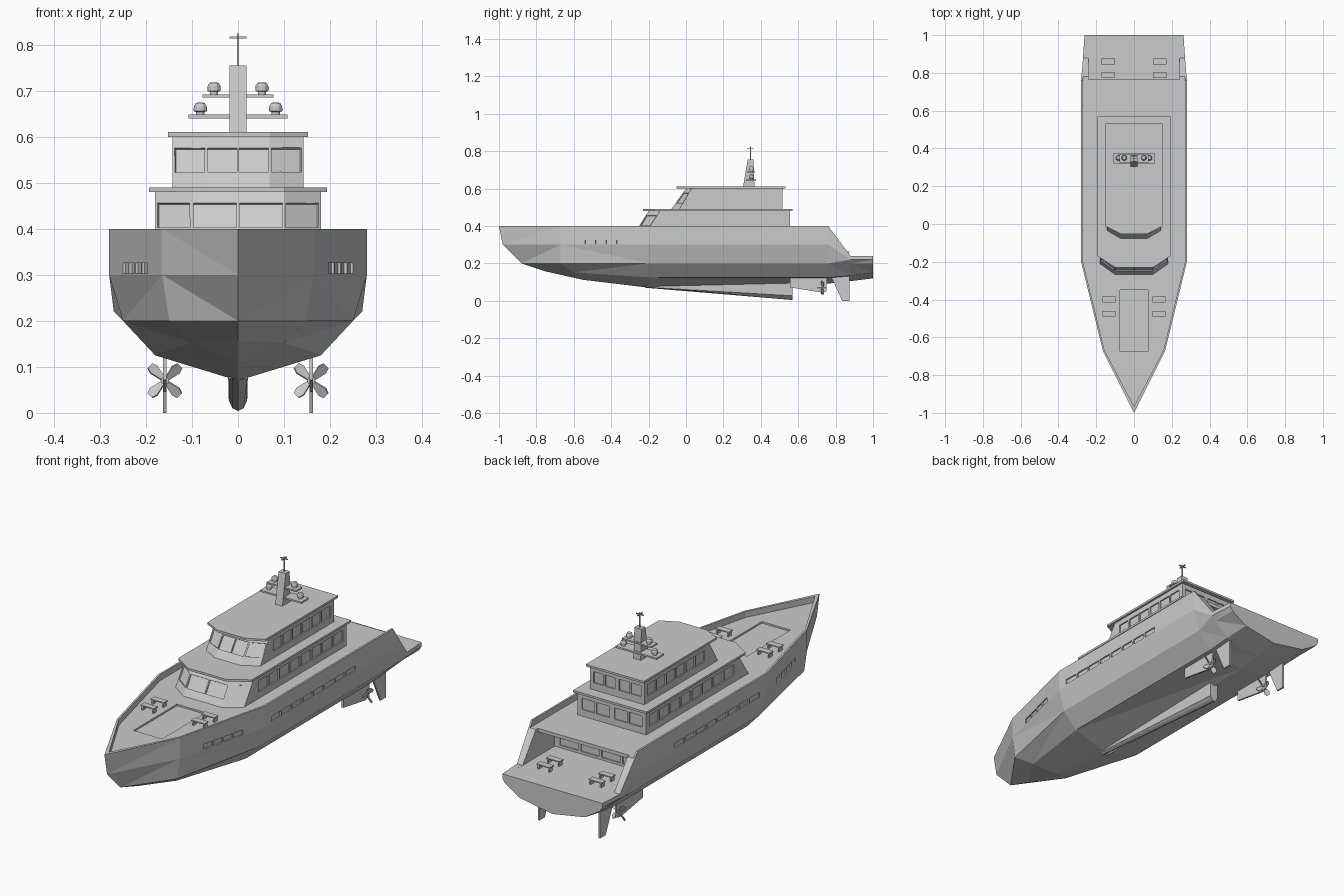
import bpy, bmesh, math
from mathutils import Vector, Matrix

if "Cube" in bpy.data.objects:
    bpy.data.objects.remove(bpy.data.objects["Cube"])


def finish(bm, name, helper=False):
    bmesh.ops.remove_doubles(bm, verts=bm.verts, dist=1e-5)
    bmesh.ops.recalc_face_normals(bm, faces=bm.faces)
    me = bpy.data.meshes.new(name)
    bm.to_mesh(me)
    bm.free()
    ob = bpy.data.objects.new(name, me)
    bpy.context.collection.objects.link(ob)
    ob.hide_render = helper
    return ob


def loft(bm, rings):
    """Closed solid through equal-length rings of points."""
    vs = [[bm.verts.new(p) for p in r] for r in rings]
    n = len(vs[0])
    for a, b in zip(vs, vs[1:]):
        for i in range(n):
            j = (i + 1) % n
            bm.faces.new((a[i], a[j], b[j], b[i]))
    bm.faces.new(vs[0])
    bm.faces.new(vs[-1])


def box(bm, x0, x1, y0, y1, z0, z1):
    loft(bm, [[(x0, y0, z), (x1, y0, z), (x1, y1, z), (x0, y1, z)] for z in (z0, z1)])


def plate(bm, x, profile, t, m=None):
    """Side profile (y, z) given thickness across x."""
    loft(bm, [[Vector((x + s, y, z)) for y, z in profile] for s in (-t / 2, t / 2)])


def plan(half, z):
    """Mirror a half plan outline across x = 0 at height z."""
    return [(x, y, z) for x, y in half] + [(-x, y, z) for x, y in reversed(half) if x]


def panes(bm, a, b, c, d, n, u0=0, u1=1, v0=.3, v1=.78, gap=.12, depth=.006):
    """n window cutters on wall a-b (bottom), d-c (top), both sides."""
    a, b, c, d = map(Vector, (a, b, c, d))
    nrm = (b - a).cross(d - a).normalized() * depth
    w = (u1 - u0) / n

    def at(u, v):
        return a.lerp(b, u).lerp(d.lerp(c, u), v)
    for i in range(n):
        s, e = u0 + w * (i + gap / 2), u0 + w * (i + 1 - gap / 2)
        q = [at(s, v0), at(e, v0), at(e, v1), at(s, v1)]
        for sx in (1, -1):
            loft(bm, [[Vector(((p + k * nrm).x * sx, (p + k * nrm).y, (p + k * nrm).z))
                       for p in q] for k in (-1, 1)])


def cut(ob, bm):
    c = finish(bm, "cutter", True)
    m = ob.modifiers.new("cut", 'BOOLEAN')
    m.operation, m.solver, m.object = 'DIFFERENCE', 'EXACT', c
    bpy.context.view_layer.objects.active = ob
    bpy.ops.object.modifier_apply(modifier=m.name)
    bpy.data.objects.remove(c)


# Hull: five points per half station, sheer down to keel
stations = [
    [(0, -1, .4), (0, -.98, .3), (0, -.88, .2), (0, -.75, .157), (0, -.75, .157)],
    [(.165, -.67, .4), (.165, -.67, .3), (.15, -.67, .2), (.10, -.6, .152), (0, -.55, .112)],
    [(.28, -.2, .4), (.28, -.2, .3), (.25, -.2, .2), (.18, -.2, .125), (0, -.2, .07)],
    [(.28, .76, .4), (.28, .76, .3), (.25, .76, .2), (.18, .76, .125), (0, .76, .092)],
    [(.27, .88, .24), (.27, .88, .22), (.25, .88, .2), (.18, .88, .135), (0, .88, .105)],
    [(.262, 1, .24), (.262, 1, .22), (.25, 1, .2), (.17, 1, .15), (0, 1, .12)],
]
bm = bmesh.new()
loft(bm, [s + [(-x, y, z) for x, y, z in reversed(s[:-1])] for s in stations])
bmesh.ops.remove_doubles(bm, verts=bm.verts, dist=1e-5)
bmesh.ops.dissolve_degenerate(bm, dist=1e-5, edges=bm.edges)
bmesh.ops.triangulate(bm, faces=[f for f in bm.faces if len(f.verts) > 3])
hull = finish(bm, "hull")

# Sunken main deck, aft cockpit, foredeck well
bm = bmesh.new()
half = [(0, -.965), (.156, -.668), (.271, -.198), (.271, .8)]
loft(bm, [plan(half, .372), plan(half, .45)])
cut(hull, bm)
bm = bmesh.new()
box(bm, -.24, .24, .64, .77, .2398, .355)
cut(hull, bm)
bm = bmesh.new()
box(bm, -.24, .24, .765, 1.1, .2398, .5)
cut(hull, bm)
bm = bmesh.new()
box(bm, -.075, .075, -.675, -.35, .364, .39)
cut(hull, bm)

# Hull windows and cockpit doors
bm = bmesh.new()
panes(bm, (.165, -.67, .3), (.28, -.2, .3), (.28, -.2, .4), (.165, -.67, .4), 4, .27, .75, .03, .26)
panes(bm, (.28, -.155, .3), (.28, .486, .3), (.28, .486, .4), (.28, -.155, .4), 8, 0, 1, .08, .32)
panes(bm, (.22, .64, .24), (0, .64, .24), (0, .64, .355), (.22, .64, .355), 2, 0, 1, .1, .85)
cut(hull, bm)


# Deckhouses: raked faceted front, windows all round, overhanging roof
def deckhouse(name, z0, z1, xf, xs, f0, c0, f1, c1, back, roof, n):
    bm = bmesh.new()
    loft(bm, [plan([(xf, f), (xs, c), (xs, back)], z)
              for f, c, z in ((f0, c0, z0), (f1, c1, z1))])
    house = finish(bm, name)
    bm = bmesh.new()
    zl = z1 - .11
    t = (zl - z0) / (z1 - z0)
    f0, c0 = f0 + (f1 - f0) * t, c0 + (c1 - c0) * t
    panes(bm, (0, f0, zl), (xf, f0, zl), (xf, f1, z1), (0, f1, z1), 1, gap=.06)
    panes(bm, (xf, f0, zl), (xs, c0, zl), (xs, c1, z1), (xf, f1, z1), 1, gap=.12)
    ys, ye = c1 + .03, back - .02
    panes(bm, (xs, ys, zl), (xs, ye, zl), (xs, ye, z1), (xs, ys, z1), n)
    panes(bm, (xs, back, zl), (0, back, zl), (0, back, z1), (xs, back, z1), 2, .1, .95)
    cut(house, bm)
    bm = bmesh.new()
    loft(bm, [plan(roof, z) for z in (z1, z1 + .01)])
    finish(bm, name + "_roof")


deckhouse("lower_deckhouse", .365, .48, .1, .18, -.272, -.215, -.2, -.138, .555,
          [(.1, -.23), (.193, -.17), (.193, .57)], 8)
deckhouse("upper_deckhouse", .49, .60, .068, .142, -.078, -.035, .0, .03, .515,
          [(.07, -.052), (.152, -.012), (.152, .533)], 6)

# Mast with crosstrees and aerial
bm = bmesh.new()
plate(bm, 0, [(.305, .608), (.366, .608), (.36, .755), (.33, .755)], .037)
finish(bm, "mast")
bm = bmesh.new()
box(bm, -.108, .108, .32, .375, .640, .648)
box(bm, -.077, .077, .325, .37, .685, .692)
finish(bm, "mast_crosstrees")
bm = bmesh.new()
box(bm, -.0025, .0025, .343, .348, .75, .824)
box(bm, -.019, .019, .343, .348, .814, .818)
box(bm, -.0025, .0025, .327, .364, .814, .818)
finish(bm, "aerial")

# Radar domes: short foot, rounded cap
bm = bmesh.new()
for sx in (1, -1):
    for x, z in ((.082, .648), (.052, .692)):
        prof = [(.009, 0), (.009, .006), (.0145, .008), (.014, .018), (.010, .025), (.005, .0265)]
        loft(bm, [[(sx * x + r * math.cos(k * math.pi / 6), .35 + r * math.sin(k * math.pi / 6), z + h)
                   for k in range(12)] for r, h in prof])
finish(bm, "radar_domes")

# Benches on foredeck and stern platform
for name, x, ys, z in (("foredeck_bench", .133, (-.4, -.475), .372),
                       ("stern_bench", .136, (.787, .86), .2398)):
    for y in ys:
        bm = bmesh.new()
        for s in (1, -1):
            cx = s * x
            box(bm, cx - .035, cx + .035, y - .015, y + .015, z + .02, z + .025)
            for lx in (-.028, .028):
                box(bm, cx + lx - .003, cx + lx + .003, y - .012, y + .012, z, z + .02)
        finish(bm, name)

# Skeg keel, tapering downwards
bm = bmesh.new()
loft(bm, [[(-.022, y, .1), (.022, y, .1), (.020, y, zb + .3 * (.08 - zb)), (.012, y, zb + .006),
           (0, y, zb), (-.012, y, zb + .006), (-.020, y, zb + .3 * (.08 - zb))]
          for y, zb in ((-.22, .07), (.57, .004))])
finish(bm, "skeg")

# Rudders, shaft brackets and four-bladed propellers
blade = [(-.005, .006), (.005, .006), (.013, .034), (.008, .046), (-.008, .046), (-.013, .034)]
for side, x in (("left", -.159), ("right", .159)):
    bm = bmesh.new()
    plate(bm, x, [(.775, .13), (.875, .16), (.875, 0), (.835, 0)], .008)
    finish(bm, side + "_rudder")
    bm = bmesh.new()
    plate(bm, x, [(.555, .14), (.555, .072), (.72, .045), (.75, .05), (.755, .14)], .008)
    finish(bm, side + "_shaft_bracket")
    bm = bmesh.new()
    loft(bm, [[(x + .009 * math.cos(k * math.pi / 4), y, .07 + .009 * math.sin(k * math.pi / 4))
               for k in range(8)] for y in (.70, .748)])
    for k in range(4):
        m = (Matrix.Translation((x, .73, .07)) @ Matrix.Rotation(math.pi / 4 + k * math.pi / 2, 4, 'Y')
             @ Matrix.Rotation(.6, 4, 'Z'))
        loft(bm, [[m @ Vector((bx, t, bz)) for bx, bz in blade] for t in (-.002, .002)])
    finish(bm, side + "_propeller")
